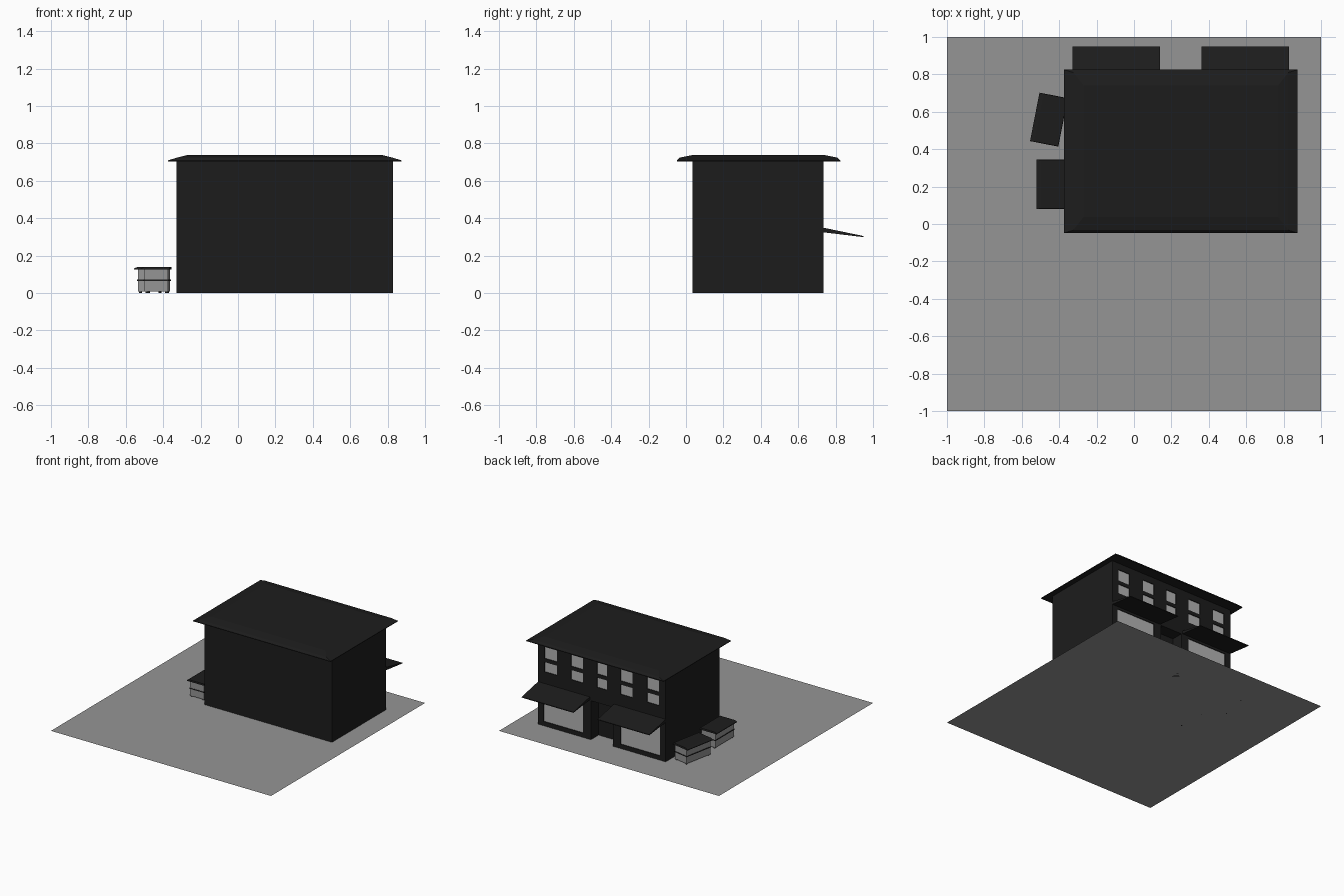
import bpy, bmesh
from math import radians
from mathutils import Matrix

if "Cube" in bpy.data.objects:
    bpy.data.objects.remove(bpy.data.objects["Cube"])


def material(name, v):
    m = bpy.data.materials.new(name)
    m.diffuse_color = (v, v, v, 1)
    m.use_nodes = True
    m.node_tree.nodes["Principled BSDF"].inputs["Base Color"].default_value = m.diffuse_color
    return m


DARK = material("dark", 0.012)
GROUND = material("mid_grey", 0.3)
PANE = material("pane_grey", 0.45)


def make(name, verts, faces, mat):
    me = bpy.data.meshes.new(name)
    me.from_pydata(verts, [], faces)
    bm = bmesh.new()
    bm.from_mesh(me)
    if len(faces) > 1:
        bmesh.ops.recalc_face_normals(bm, faces=bm.faces)
    bm.to_mesh(me)
    bm.free()
    ob = bpy.data.objects.new(name, me)
    bpy.context.collection.objects.link(ob)
    me.materials.append(mat)
    return ob


def loft(name, rings, mat):
    """Stack rectangles (x0, x1, y0, y1, z) into a closed solid."""
    verts, faces = [], [(3, 2, 1, 0)]
    for x0, x1, y0, y1, z in rings:
        verts += [(x0, y0, z), (x1, y0, z), (x1, y1, z), (x0, y1, z)]
    for r in range(len(rings) - 1):
        a = r * 4
        faces += [(a + i, a + (i + 1) % 4, a + 4 + (i + 1) % 4, a + 4 + i) for i in range(4)]
    n = len(verts)
    faces.append((n - 4, n - 3, n - 2, n - 1))
    return make(name, verts, faces, mat)


def box(name, x0, x1, y0, y1, z0, z1, mat):
    return loft(name, [(x0, x1, y0, y1, z0), (x0, x1, y0, y1, z1)], mat)


# Ground sheet
make("ground_plane", [(-1, -1, 0), (1, -1, 0), (1, 1, 0), (-1, 1, 0)], [(0, 1, 2, 3)], GROUND)

# Building shell
BACK = 0.735
walls = box("walls", -0.33, 0.83, 0.035, BACK, 0, 0.71, DARK)


def opening(name, x0, x1, z0, z1, depth, pane_mat):
    cut = box(name + "_cutter", x0, x1, BACK - depth, BACK + 0.05, z0, z1, DARK)
    cut.hide_render = True
    cut.hide_viewport = True
    mod = walls.modifiers.new(name, 'BOOLEAN')
    mod.operation = 'DIFFERENCE'
    mod.solver = 'EXACT'
    mod.object = cut
    if pane_mat:
        y = BACK - depth + 0.002
        make(name + "_pane", [(x1, y, z0), (x0, y, z0), (x0, y, z1), (x1, y, z1)],
             [(0, 1, 2, 3)], pane_mat)


# Upper sash windows: two panes each, narrower in the middle
for i, (cx, w) in enumerate([(-0.215, 0.11), (0.025, 0.11), (0.25, 0.09), (0.475, 0.11), (0.715, 0.11)]):
    opening(f"upper_sash_{i}", cx - w / 2, cx + w / 2, 0.555, 0.65, 0.008, PANE)
    opening(f"lower_sash_{i}", cx - w / 2, cx + w / 2, 0.445, 0.525, 0.008, PANE)

# Shop windows and the recessed doorway between them
opening("shop_window_left", -0.28, 0.08, 0.035, 0.305, 0.008, PANE)
opening("shop_window_right", 0.42, 0.78, 0.035, 0.305, 0.008, PANE)
opening("doorway", 0.15, 0.35, -0.05, 0.32, 0.1, None)

# Hipped low roof with overhanging eaves
roof_x, roof_y = (-0.375, 0.875), (-0.048, 0.825)
loft("roof", [(roof_x[0] + ix, roof_x[1] - ix, roof_y[0] + iy, roof_y[1] - iy, z)
              for ix, iy, z in [(0, 0, 0.704), (0, 0, 0.709), (0.05, 0.015, 0.724), (0.105, 0.085, 0.738)]],
     DARK)

# Sloped wedge awnings
for side, x0, x1 in [("left", -0.33, 0.14), ("right", 0.36, 0.83)]:
    prof = [(0.73, 0.325), (0.948, 0.299), (0.948, 0.305), (0.73, 0.35)]
    verts = [(x, y, z) for x in (x0, x1) for y, z in prof]
    faces = [(0, 1, 2, 3), (7, 6, 5, 4)] + [(i, (i + 1) % 4, 4 + (i + 1) % 4, 4 + i) for i in range(4)]
    make("awning_" + side, verts, faces, DARK)


# Lidded bins beside the building
def bin_set(n, cx, cy, angle):
    parts = [
        box(f"bin_{n}_body", -0.058, 0.07, -0.122, 0.122, 0.008, 0.13, GROUND),
        box(f"bin_{n}_band", -0.061, 0.073, -0.125, 0.125, 0.064, 0.071, DARK),
        loft(f"bin_{n}_lid", [(-0.077, 0.077, -0.132, 0.132, 0.127),
                              (-0.077, 0.077, -0.132, 0.132, 0.132),
                              (-0.055, 0.075, -0.13, 0.13, 0.14)], DARK)]
    for sx in (-0.052, 0.054):
        for sy in (-0.116, 0.106):
            parts.append(box(f"bin_{n}_foot", sx, sx + 0.012, sy, sy + 0.012, 0, 0.01, DARK))
    for p in parts:
        p.matrix_world = Matrix.Translation((cx, cy, 0)) @ Matrix.Rotation(radians(angle), 4, 'Z')


bin_set(1, -0.443, 0.2125, 0)
bin_set(2, -0.455, 0.558, -11)
